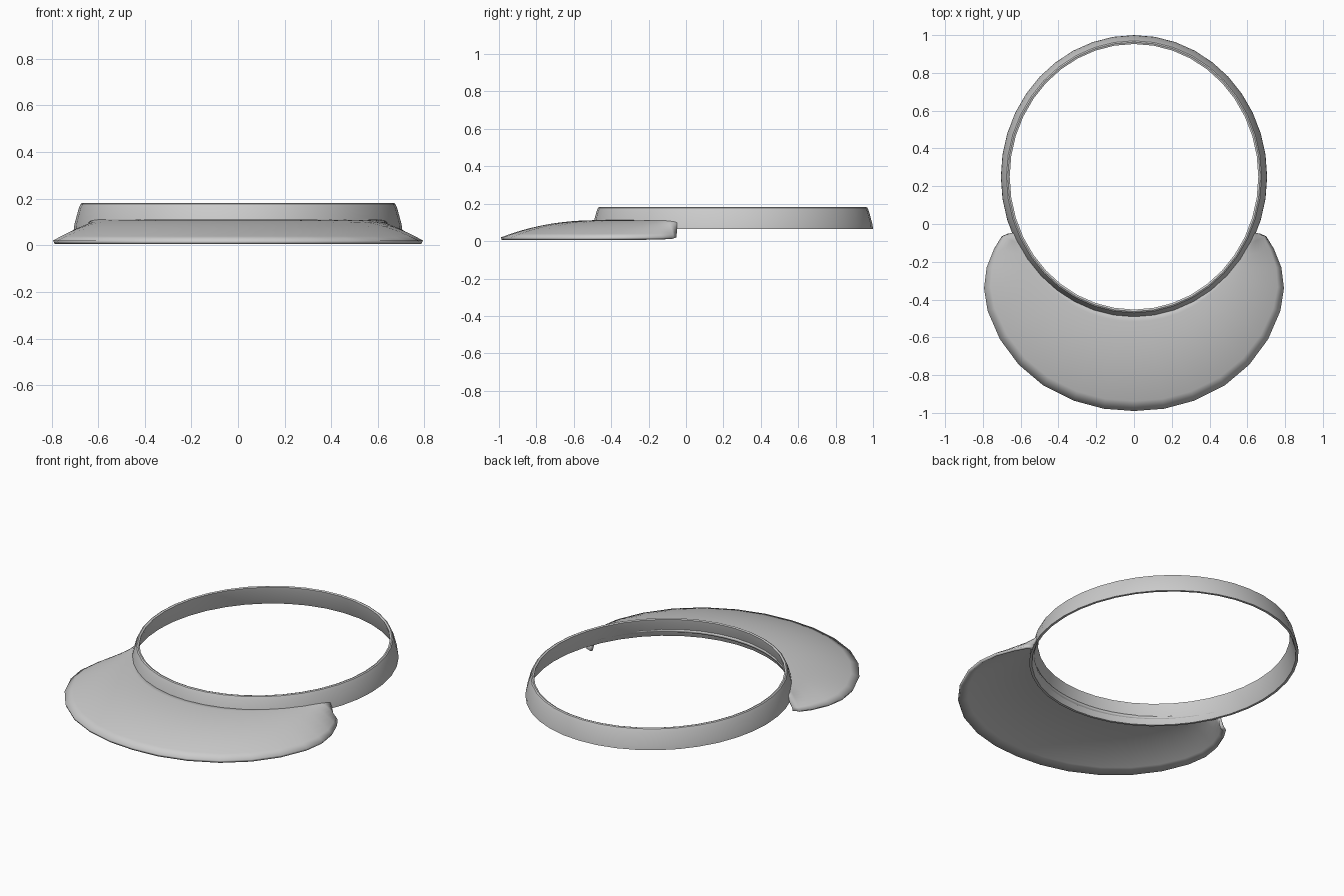
import bpy, bmesh
from math import sin, cos, pi, radians

if "Cube" in bpy.data.objects:
    bpy.data.objects.remove(bpy.data.objects["Cube"])

grey = bpy.data.materials.new("light grey")
grey.use_nodes = True
grey.diffuse_color = (0.6, 0.6, 0.6, 1)
grey.node_tree.nodes["Principled BSDF"].inputs["Base Color"].default_value = (0.6, 0.6, 0.6, 1)

RING_Y, RX, RY = 0.25, 0.705, 0.75


def ring_point(angle, inset):
    return (RX - inset) * cos(angle), RING_Y + (RY - inset) * sin(angle)


def grid_object(name, rows, closed):
    """Skin a grid of points, wrapping both ways when closed."""
    bm = bmesh.new()
    grid = [[bm.verts.new(p) for p in row] for row in rows]
    n, m = len(grid), len(grid[0])
    for i in range(n if closed else n - 1):
        for j in range(m if closed else m - 1):
            a, b = grid[i], grid[(i + 1) % n]
            k = (j + 1) % m
            bm.faces.new((a[j], b[j], b[k], a[k]))
    bmesh.ops.recalc_face_normals(bm, faces=bm.faces)
    if not closed and sum(f.normal.z for f in bm.faces) < 0:
        bmesh.ops.reverse_faces(bm, faces=bm.faces)
    mesh = bpy.data.meshes.new(name)
    bm.to_mesh(mesh)
    bm.free()
    mesh.materials.append(grey)
    obj = bpy.data.objects.new(name, mesh)
    bpy.context.collection.objects.link(obj)
    bpy.ops.object.select_all(action='DESELECT')
    obj.select_set(True)
    bpy.context.view_layer.objects.active = obj
    bpy.ops.object.shade_smooth_by_angle(angle=radians(30))
    return obj


# Headband: a thin leaning wall swept round an oval, as (inset, height)
wall = [(0, 0.066), (0.003, 0.09), (0.022, 0.16), (0.03, 0.178), (0.037, 0.182),
        (0.047, 0.178), (0.044, 0.16), (0.024, 0.09), (0.014, 0.066)]
SEGMENTS = 40
band = [[(*ring_point(2 * pi * i / SEGMENTS, inset), z) for inset, z in wall]
        for i in range(SEGMENTS)]
grid_object("headband", band, True)

# Brim: crescent between the band and a mirrored rim outline, domed downwards
half_rim = [(0, -0.99), (0.16, -0.978), (0.32, -0.935), (0.48, -0.855), (0.61, -0.745),
            (0.71, -0.61), (0.775, -0.46), (0.794, -0.34), (0.78, -0.23),
            (0.74, -0.13), (0.70, -0.065), (0.665, -0.05)]
rim = [(-x, y) for x, y in reversed(half_rim[1:])] + half_rim
STEPS = 10
last = len(half_rim) - 1
rows = []
for i, (ox, oy) in enumerate(rim):
    t = (i - last) / last
    ix, iy = ring_point(-pi / 2 + t * radians(66), 0.037 - 0.012 * abs(t))
    row = []
    for j in range(STEPS + 1):
        f = j / STEPS
        z = 0.02 + 0.092 * (1 - f ** 2.2)
        row.append((ix + (ox - ix) * f, iy + (oy - iy) * f, z))
    rows.append(row)
brim = grid_object("brim", rows, False)
shell = brim.modifiers.new("thickness", 'SOLIDIFY')
shell.thickness = 0.016
shell.offset = -1
